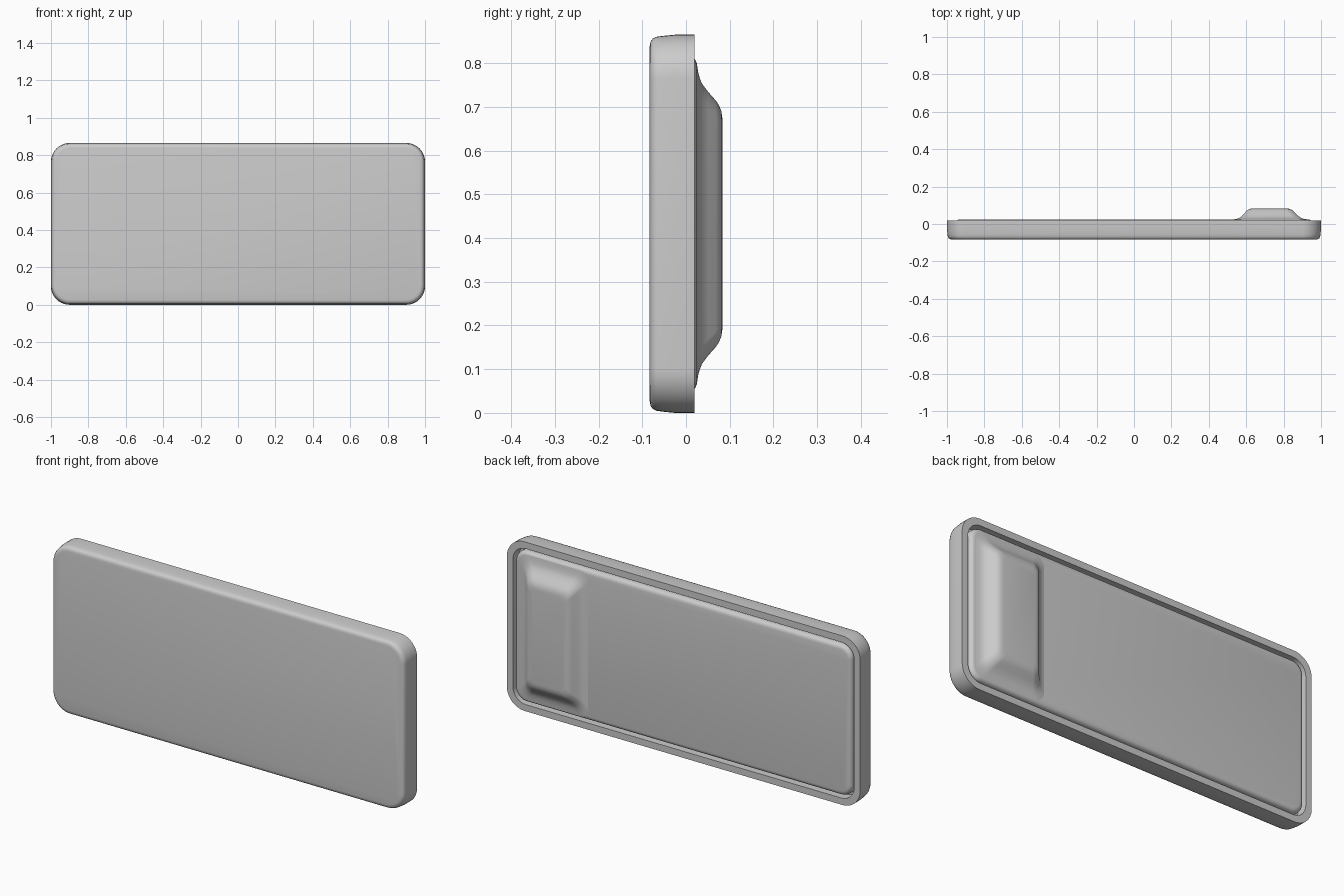
import bpy, bmesh, math

if "Cube" in bpy.data.objects:
    bpy.data.objects.remove(bpy.data.objects["Cube"])

H = 0.865   # overall height


def ring(x0, x1, z0, z1, r, y, n=10):
    """Points of a rounded rectangle lying in a plane of constant y."""
    pts = []
    corners = [(x1 - r, z1 - r), (x0 + r, z1 - r), (x0 + r, z0 + r), (x1 - r, z0 + r)]
    for k, (cx, cz) in enumerate(corners):
        for i in range(n + 1):
            a = math.pi / 2 * (k + i / n)
            pts.append((cx + r * math.cos(a), y, cz + r * math.sin(a)))
    return pts


def loft(name, rings, angle=35, cap_start=True):
    """Skin a stack of rings, close the ends and smooth the result."""
    bm = bmesh.new()
    loops = [[bm.verts.new(p) for p in pts] for pts in rings]
    for a, b in zip(loops, loops[1:]):
        for i in range(len(a)):
            j = (i + 1) % len(a)
            bm.faces.new((a[i], a[j], b[j], b[i]))
    if cap_start:
        bm.faces.new(loops[0])
    bm.faces.new(loops[-1])
    bmesh.ops.recalc_face_normals(bm, faces=bm.faces)
    mesh = bpy.data.meshes.new(name)
    bm.to_mesh(mesh)
    bm.free()
    obj = bpy.data.objects.new(name, mesh)
    bpy.context.collection.objects.link(obj)
    bpy.ops.object.select_all(action='DESELECT')
    bpy.context.view_layer.objects.active = obj
    obj.select_set(True)
    bpy.ops.object.shade_smooth_by_angle(angle=math.radians(angle))
    return obj


def inset_ring(d, y):
    return ring(-1 + d, 1 - d, d, H - d, 0.10 - d * 0.8, y)


# Outer case: softened front edge, slightly drafted sides, rim and recess
case_profile = [(0.026, -0.083), (0.016, -0.081), (0.009, -0.076), (0.005, -0.068),
                (0.003, -0.055), (0.0, -0.025), (0.0, 0.020),
                (0.034, 0.020), (0.034, -0.030)]
loft("case", [inset_ring(d, y) for d, y in case_profile])

# Inner back panel with rounded border, standing just proud of the rim
panel_profile = [(0.047, -0.032), (0.047, 0.000), (0.049, 0.010), (0.053, 0.018),
                 (0.060, 0.023), (0.070, 0.025)]
loft("back_panel", [inset_ring(d, y) for d, y in panel_profile])

# Raised pod with a flared S-shaped skirt
pod_profile = [(0, -0.02), (0.1, 0.015), (0.2, 0.05), (0.3, 0.11), (0.4, 0.20),
               (0.55, 0.45), (0.7, 0.75), (0.78, 0.87), (0.88, 0.96), (1, 1)]
pod_rings = []
for t, s in pod_profile:
    pod_rings.append(ring(0.53 + 0.10 * t, 0.93 - 0.11 * t,
                          0.06 + 0.13 * t, 0.805 - 0.13 * t,
                          0.05 - 0.02 * t, 0.025 + 0.058 * s))
loft("raised_pod", pod_rings, angle=50, cap_start=False)
